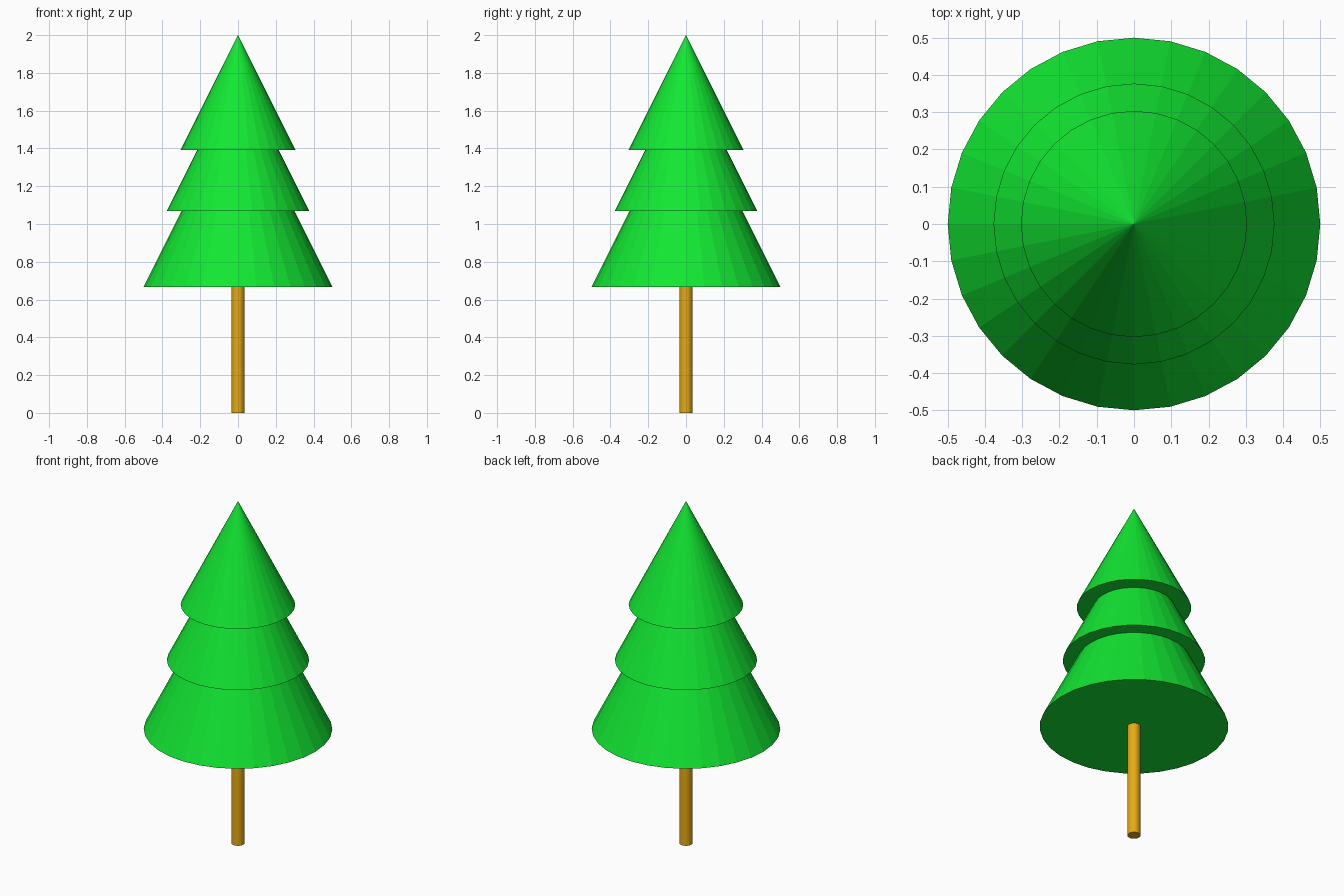
import bpy

if "Cube" in bpy.data.objects:
    bpy.data.objects.remove(bpy.data.objects["Cube"], do_unlink=True)


def make_material(name, color):
    mat = bpy.data.materials.new(name)
    mat.use_nodes = True
    mat.diffuse_color = color
    mat.node_tree.nodes["Principled BSDF"].inputs["Base Color"].default_value = color
    return mat


leaf_green = make_material("leaf green", (0.006, 0.8, 0.032, 1))
bark_brown = make_material("bark brown", (0.8, 0.4, 0.006, 1))


def add_part(name, mat):
    part = bpy.context.object
    part.name = name
    part.data.materials.append(mat)
    return part


# Foliage tiers: nested flat-shaded cones, each twice as tall as its radius
tiers = {
    "lower_foliage": (0.5, 0.667),
    "middle_foliage": (0.377, 1.07),
    "upper_foliage": (0.3035, 1.393),
}
for name, (radius, base) in tiers.items():
    height = 2 * radius
    bpy.ops.mesh.primitive_cone_add(vertices=32, radius1=radius, radius2=0, depth=height,
                                    location=(0, 0, base + height / 2))
    add_part(name, leaf_green)

# Trunk: thin post reaching a little into the lowest tier
trunk_height = 0.72
bpy.ops.mesh.primitive_cylinder_add(vertices=32, radius=0.035, depth=trunk_height,
                                    location=(0, 0, trunk_height / 2))
add_part("trunk", bark_brown)
